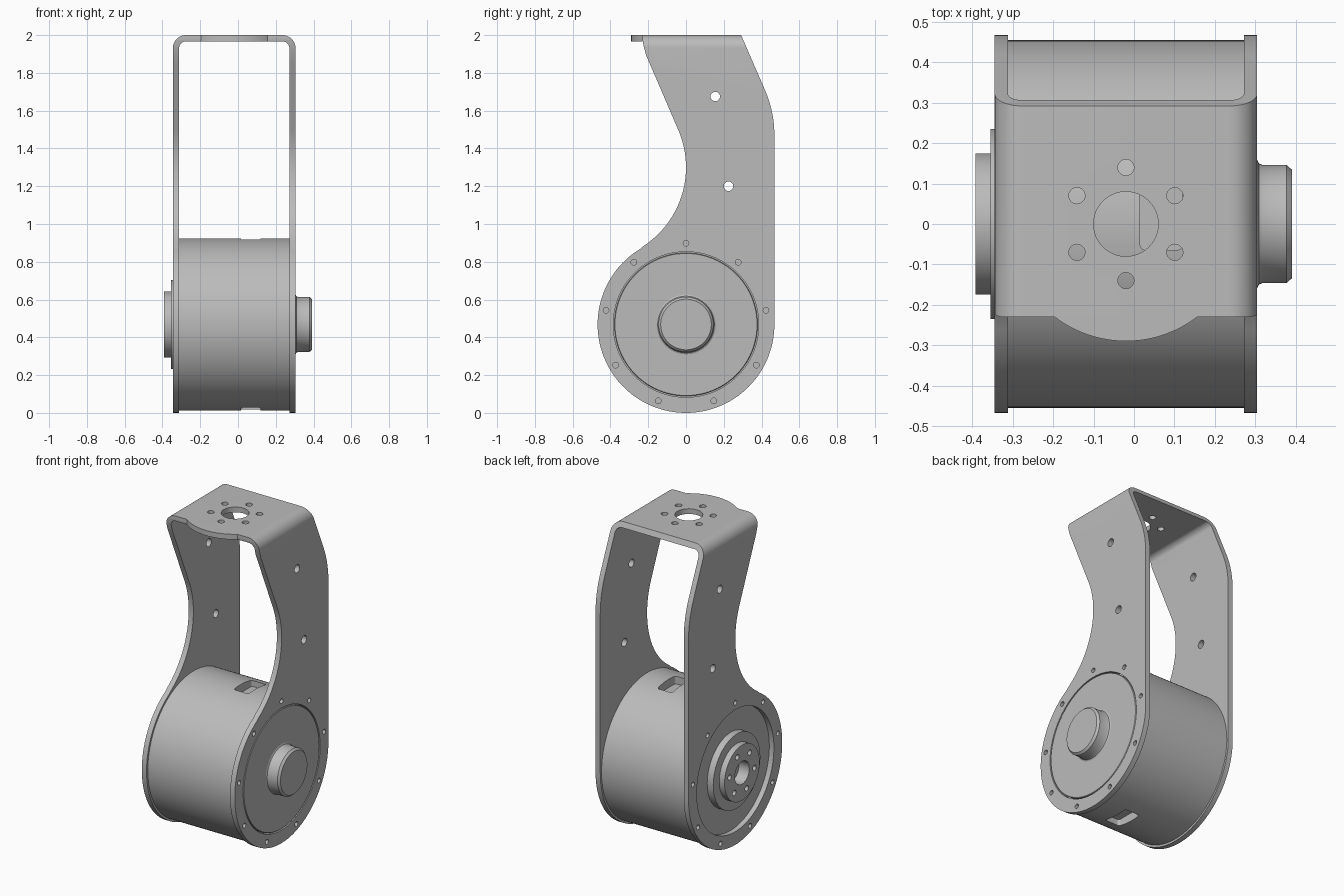
import bpy, bmesh, math
from mathutils import Vector

old = bpy.data.objects.get("Cube")
if old:
    bpy.data.objects.remove(old, do_unlink=True)

grey = bpy.data.materials.new("metal grey")
grey.use_nodes = True
COLOUR = (0.5, 0.5, 0.5, 1)
grey.diffuse_color = COLOUR
grey.node_tree.nodes["Principled BSDF"].inputs["Base Color"].default_value = COLOUR

CZ = 0.468          # height of the drum axis
MID = -0.02         # x of the bracket's middle plane
LEFT, RIGHT, PLATE = -0.345, 0.305, 0.033


def finish(name, bm):
    bmesh.ops.recalc_face_normals(bm, faces=bm.faces)
    mesh = bpy.data.meshes.new(name)
    bm.to_mesh(mesh)
    bm.free()
    mesh.materials.append(grey)
    obj = bpy.data.objects.new(name, mesh)
    bpy.context.collection.objects.link(obj)
    return obj


def arc(cu, cv, r, a0, a1, n=16):
    angles = [math.radians(a0 + (a1 - a0) * i / n) for i in range(n + 1)]
    return [(cu + r * math.cos(a), cv + r * math.sin(a)) for a in angles]


def circle(cu, cv, r, n=32):
    return arc(cu, cv, r, 0, 360, n)[:-1]


def rounded_box(u0, u1, v0, v1, r):
    return (arc(u1 - r, v1 - r, r, 0, 90, 6) + arc(u0 + r, v1 - r, r, 90, 180, 6)
            + arc(u0 + r, v0 + r, r, 180, 270, 6) + arc(u1 - r, v0 + r, r, 270, 360, 6))


def prism(name, outlines, axis, a, b):
    """Extrude closed outlines along an axis from a to b."""
    place = {"x": lambda u, v: (a, u, v), "y": lambda u, v: (u, a, v),
             "z": lambda u, v: (u, v, a)}[axis]
    step = Vector([b - a if k == axis else 0 for k in "xyz"])
    bm = bmesh.new()
    for pts in outlines:
        face = bm.faces.new([bm.verts.new(place(u, v)) for u, v in pts])
        ext = bmesh.ops.extrude_face_region(bm, geom=[face], use_keep_orig=True)
        moved = [g for g in ext["geom"] if isinstance(g, bmesh.types.BMVert)]
        bmesh.ops.translate(bm, verts=moved, vec=step)
    return finish(name, bm)


def lathe(name, profile, n=96):
    """Spin (x, radius) points around the drum axis."""
    bm = bmesh.new()
    verts = [bm.verts.new((x, 0, CZ + r)) for x, r in profile]
    edges = [bm.edges.new(p) for p in zip(verts, verts[1:])]
    bmesh.ops.spin(bm, geom=verts + edges, cent=(0, 0, CZ), axis=(1, 0, 0),
                   angle=math.tau, steps=n, use_merge=False)
    bmesh.ops.remove_doubles(bm, verts=bm.verts, dist=0.0001)
    return finish(name, bm)


def boolean(obj, tool, operation="DIFFERENCE"):
    mod = obj.modifiers.new("cut", "BOOLEAN")
    mod.object, mod.operation, mod.solver = tool, operation, "EXACT"
    bpy.context.view_layer.objects.active = obj
    bpy.ops.object.modifier_apply(modifier=mod.name)
    bpy.data.objects.remove(tool, do_unlink=True)


# Bracket: a bent U strip trimmed by the side outline
BEND = 0.07
outer = (arc(RIGHT - BEND, 2 - BEND, BEND, 0, 90, 10)
         + arc(LEFT + BEND, 2 - BEND, BEND, 90, 180, 10))
inner_r = BEND - PLATE
inner = (arc(LEFT + BEND, 2 - BEND, inner_r, 180, 90, 10)
         + arc(RIGHT - BEND, 2 - BEND, inner_r, 90, 0, 10))
strip = ([(RIGHT, -0.1)] + outer + [(LEFT, -0.1), (LEFT + PLATE, -0.1)]
         + inner + [(RIGHT - PLATE, -0.1)])
bracket = prism("bracket", [strip], "y", -0.7, 0.7)

WAIST = 0.498       # radius of the concave front curve, tangent to the round foot
touch = math.degrees(math.atan2(0.832, WAIST))
side = (arc(0, CZ, CZ, 180 - touch, 360, 80)
        + arc(CZ - 0.6, 1.47, 0.6, 0, 23)
        + [(0.292, 2.0), (0.28, 2.03), (-0.23, 2.03), (-0.23, 1.975), (-0.224, 1.94),
           (-0.21, 1.89), (-0.188, 1.84)]
        + arc(-WAIST, 1.3, WAIST, 23, -touch, 32)[:-1])
boolean(bracket, prism("side_trim", [side], "x", -1, 1), "INTERSECT")

# Round openings and screw holes through both legs
rim_holes = [circle(0.43 * math.cos(a), CZ + 0.43 * math.sin(a), 0.015, 16)
             for a in (math.radians(90 + 40 * i) for i in range(9))]
leg_holes = [circle(0.155, 1.675, 0.025), circle(0.225, 1.2, 0.025)]
opening = [circle(0, CZ, 0.385, 96)]
boolean(bracket, prism("leg_cutter", rim_holes + leg_holes + opening, "x", -1, 1))

# Centre hole and ring of six holes in the top plate
top_holes = [circle(MID, 0, 0.08, 48)]
for i in range(6):
    a = math.radians(30 + 60 * i)
    top_holes.append(circle(MID + 0.14 * math.cos(a), 0.14 * math.sin(a), 0.02, 20))
boolean(bracket, prism("top_cutter", top_holes, "z", 1.9, 2.1))

# Curved lip on the front edge of the top plate
half = math.degrees(math.acos(0.23 / 0.29))
lip = prism("top_lip", [arc(MID, 0, 0.29, 270 - half, 270 + half, 24)],
            "z", 2 - PLATE, 2)

# Drum with a shallow window above and below
drum = lathe("drum", [(-0.313, 0), (-0.313, 0.455), (0.273, 0.455), (0.273, 0)], 128)
for low, high, y0, y1 in ((0.87, 1.0, -0.065, 0.116), (-0.06, 0.066, -0.116, 0.065)):
    window = rounded_box(0.015, 0.12, y0, y1, 0.015)
    boolean(drum, prism("window_cutter", [window], "z", low, high))

# Flush cap and shaft boss on the left side
cap = lathe("end_cap", [(0.26, 0), (0.26, 0.379), (RIGHT - 0.003, 0.379),
                        (RIGHT, 0.376), (RIGHT, 0)])
boss = lathe("shaft_boss", [(0.29, 0), (0.29, 0.158), (RIGHT, 0.158), (0.309, 0.15),
                            (0.318, 0.146), (0.378, 0.146), (0.391, 0.134), (0.391, 0)])

# Stepped output flange with bolt holes on the right side
flange = lathe("output_flange", [(-0.29, 0), (-0.29, 0.235), (-0.355, 0.235),
                                 (-0.355, 0.175), (-0.392, 0.175), (-0.392, 0)])
bolt_holes = [circle(0, CZ, 0.072, 40)]
for i in range(6):
    a = math.radians(-8 + 60 * i)
    bolt_holes.append(circle(-0.125 * math.cos(a), CZ + 0.125 * math.sin(a), 0.017, 16))
boolean(flange, prism("flange_cutter", bolt_holes, "x", -0.5, -0.32))

# Smooth curved walls, keep edges sharp
bpy.ops.object.select_all(action="DESELECT")
for obj in (bracket, lip, drum, cap, boss, flange):
    obj.select_set(True)
bpy.context.view_layer.objects.active = bracket
bpy.ops.object.shade_smooth_by_angle(angle=math.radians(25))
